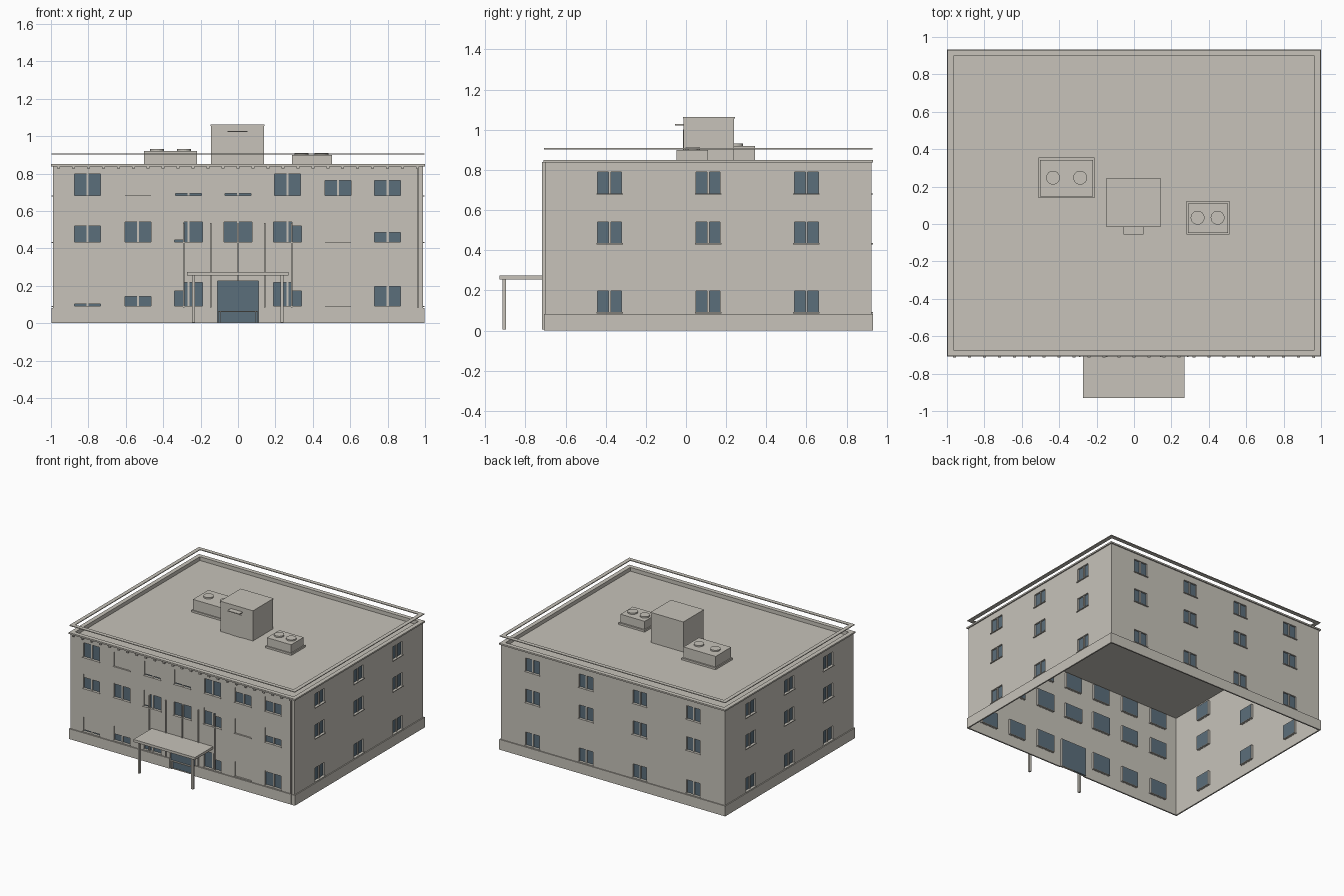
import bpy, bmesh
from mathutils import Matrix, Vector

cube = bpy.data.objects.get("Cube")
if cube:
    bpy.data.objects.remove(cube, do_unlink=True)


def material(name, rgb):
    m = bpy.data.materials.new(name)
    m.use_nodes = True
    m.diffuse_color = (*rgb, 1)
    m.node_tree.nodes["Principled BSDF"].inputs["Base Color"].default_value = (*rgb, 1)
    return m


STONE = material("warm_grey_plaster", (0.57, 0.545, 0.49))
GLASS = material("blue_grey_glass", (0.105, 0.156, 0.198))

X, FRONT, BACK = 0.99, -0.70, 0.923      # outer wall planes
parts = {}


def part(name):
    if name not in parts:
        parts[name] = bmesh.new()
    return parts[name]


def box(name, x0, x1, y0, y1, z0, z1):
    lo, hi = Vector((x0, y0, z0)), Vector((x1, y1, z1))
    m = Matrix.Translation((lo + hi) / 2) @ Matrix.Diagonal((*(hi - lo), 1))
    bmesh.ops.create_cube(part(name), size=1, matrix=m)


def disc(name, x, y, z0, z1, r):
    bmesh.ops.create_cone(part(name), cap_ends=True, segments=24, radius1=r, radius2=r,
                          depth=z1 - z0, matrix=Matrix.Translation((x, y, (z0 + z1) / 2)))


def ring(name, out, inn, z0, z1):
    """Rectangular band around the building, from offset out to offset inn of the walls."""
    bm = part(name)
    loops = []
    for d, z in ((out, z0), (out, z1), (inn, z1), (inn, z0)):
        x, f, b = X + d, FRONT - d, BACK + d
        loops.append([bm.verts.new(p) for p in ((-x, f, z), (x, f, z), (x, b, z), (-x, b, z))])
    for k in range(4):
        a, b = loops[k], loops[(k + 1) % 4]
        for i in range(4):
            j = (i + 1) % 4
            bm.faces.new((a[i], a[j], b[j], b[i]))


def on_wall(name, side, u0, u1, d0, d1, z0, z1):
    """Box set on a wall: u runs along it, d points outwards."""
    if side in ("front", "back"):
        base, s = (FRONT, -1) if side == "front" else (BACK, 1)
        ys = sorted((base + s * d0, base + s * d1))
        box(name, u0, u1, *ys, z0, z1)
    else:
        s = 1 if side == "right" else -1
        xs = sorted((s * (X + d0), s * (X + d1)))
        box(name, *xs, u0, u1, z0, z1)


def opening(side, u0, u1, z0, z1):
    """Hole through the wall, with a reveal behind its edges."""
    on_wall("cutter", side, u0, u1, -0.03, 0.03, z0, z1)
    t = 0.004
    for a, b, c, d in ((u0 - t, u0, z0, z1), (u1, u1 + t, z0, z1),
                       (u0 - t, u1 + t, z1, z1 + t), (u0 - t, u1 + t, z0 - t, z0)):
        on_wall("window_reveals", side, a, b, -0.02, -0.002, max(c, 0), max(d, t))


def window(side, u, half, z, height, shutters=()):
    """Recessed pane; each shutter (u0, u1, h) leaves only the height h open."""
    opening(side, u - half, u + half, z, z + height)
    on_wall("window_glass", side, u - half, u + half, -0.02, -0.013, z, z + height)
    on_wall("window_mullions", side, u - 0.006, u + 0.006, -0.014, -0.005, z, z + height)
    on_wall("window_sills", side, u - half - 0.006, u + half + 0.006, -0.005, 0.008, z - 0.006, z)
    for a, b, h in shutters:
        on_wall("window_shutters", side, a, b, -0.014, -0.004, z + h, z + height)


# Shell, plinth, parapet, cornice and roof
ring("walls", 0, -0.003, 0, 0.84)
ring("plinth", 0.008, -0.001, 0, 0.082)
ring("parapet", -0.003, -0.025, 0.815, 0.84)
ring("cornice", 0.009, -0.025, 0.838, 0.85)
ring("roof_rail", 0.006, -0.025, 0.902, 0.908)
box("roof", -0.985, 0.985, FRONT + 0.005, BACK - 0.005, 0.812, 0.82)

# Side and back windows
ROWS = (0.092, 0.435, 0.683)
for z in ROWS:
    for side, columns in (("right", (-0.38, 0.11, 0.60)), ("left", (-0.38, 0.11, 0.60)),
                          ("back", (-0.71, -0.237, 0.237, 0.71))):
        for u in columns:
            window(side, u, 0.06, z, 0.106)

# Front windows with shutters: open height for each column, bottom row first
FULL = 0.115
FRONT_OPEN = {-0.805: (0.01, 0.085, FULL), -0.535: (0.05, 0.105, 0),
              0.535: (0, 0, 0.08), 0.80: (0.105, 0.05, 0.08)}
for u, heights in FRONT_OPEN.items():
    for z, h in zip(ROWS, heights):
        window("front", u, 0.07, z, FULL, [(u - 0.07, u + 0.07, h)] if h < FULL else [])
for s, heights in ((-1, ((0.08, 0.126), (0.01, 0.105))), (1, ((0.08, 0.126), (0.085, 0.105)))):
    u = s * 0.265
    for z, (outer, inner) in zip(ROWS, heights):
        halves = [(*sorted((s * 0.29, s * 0.34)), outer), (*sorted((s * 0.19, s * 0.29)), inner)]
        window("front", u, 0.075, z, 0.13, halves)
    window("front", u, 0.07, ROWS[2], FULL, [(u - 0.07, u + 0.07, 0.01)] if s < 0 else [])
window("front", 0, 0.075, ROWS[1], 0.105)
window("front", 0, 0.07, ROWS[2], FULL, [(-0.07, 0.07, 0.01)])

# Entrance door
opening("front", -0.11, 0.11, -0.01, 0.225)
on_wall("door_glass", "front", -0.11, 0.11, -0.02, -0.01, 0, 0.225)
on_wall("door_frame", "front", -0.105, 0.105, -0.011, 0.004, 0.06, 0.065)
for x in (-0.105, -0.095, 0.095, 0.105):
    on_wall("door_frame", "front", x - 0.002, x + 0.002, -0.011, 0.004, 0, 0.062)

# Pilasters, cornice blocks and downpipe
for x in (-0.29, -0.145, 0, 0.143, 0.288):
    on_wall("pilasters", "front", x - 0.004, x + 0.004, -0.002, 0.01, 0.225 if x == 0 else 0.085, 0.535)
for i in range(25):
    x = -0.96 + i * 0.08
    on_wall("cornice_blocks", "front", x - 0.008, x + 0.008, -0.002, 0.014, 0.826, 0.839)
on_wall("downpipe", "front", 0.961, 0.969, 0, 0.016, 0.005, 0.839)

# Entrance canopy
box("canopy", -0.272, 0.27, -0.93, FRONT, 0.255, 0.275)
for x in (-0.238, 0.234):
    box("canopy_posts", x - 0.008, x + 0.008, -0.913, -0.897, 0.005, 0.256)

# Roof stair house with door and hood
box("stair_house", -0.145, 0.14, -0.012, 0.24, 0.815, 1.055)
box("stair_house_cap", -0.148, 0.143, -0.015, 0.245, 1.055, 1.063)
box("stair_house_door", -0.045, 0.04, -0.016, -0.01, 0.82, 1.0)
box("stair_house_hood", -0.055, 0.05, -0.055, -0.01, 1.022, 1.028)

# Roof ventilation units
for x0, x1, y0, y1, top, fans in ((-0.51, -0.21, 0.14, 0.355, 0.92, (-0.433, -0.288)),
                                  (0.28, 0.51, -0.055, 0.122, 0.90, (0.34, 0.447))):
    box("vent_unit_bases", x0, x1, y0, y1, 0.815, 0.835)
    box("vent_units", x0 + 0.008, x1 - 0.008, y0 + 0.008, y1 - 0.012, 0.815, top)
    for x in fans:
        disc("vent_fans", x, (y0 + y1) / 2, top - 0.005, top + 0.011, 0.037)

# Turn the collected parts into objects
objects = {}
for name, bm in parts.items():
    bmesh.ops.recalc_face_normals(bm, faces=bm.faces)
    mesh = bpy.data.meshes.new(name)
    bm.to_mesh(mesh)
    bm.free()
    mesh.materials.append(GLASS if "glass" in name else STONE)
    objects[name] = bpy.data.objects.new(name, mesh)
    bpy.context.collection.objects.link(objects[name])

# Cut the openings
cutter = objects["cutter"]
cutter.hide_render = True
for name in ("walls", "plinth"):
    mod = objects[name].modifiers.new("openings", "BOOLEAN")
    mod.operation, mod.solver, mod.object = "DIFFERENCE", "EXACT", cutter
    bpy.context.view_layer.objects.active = objects[name]
    bpy.ops.object.modifier_apply(modifier=mod.name)
bpy.data.objects.remove(cutter, do_unlink=True)
